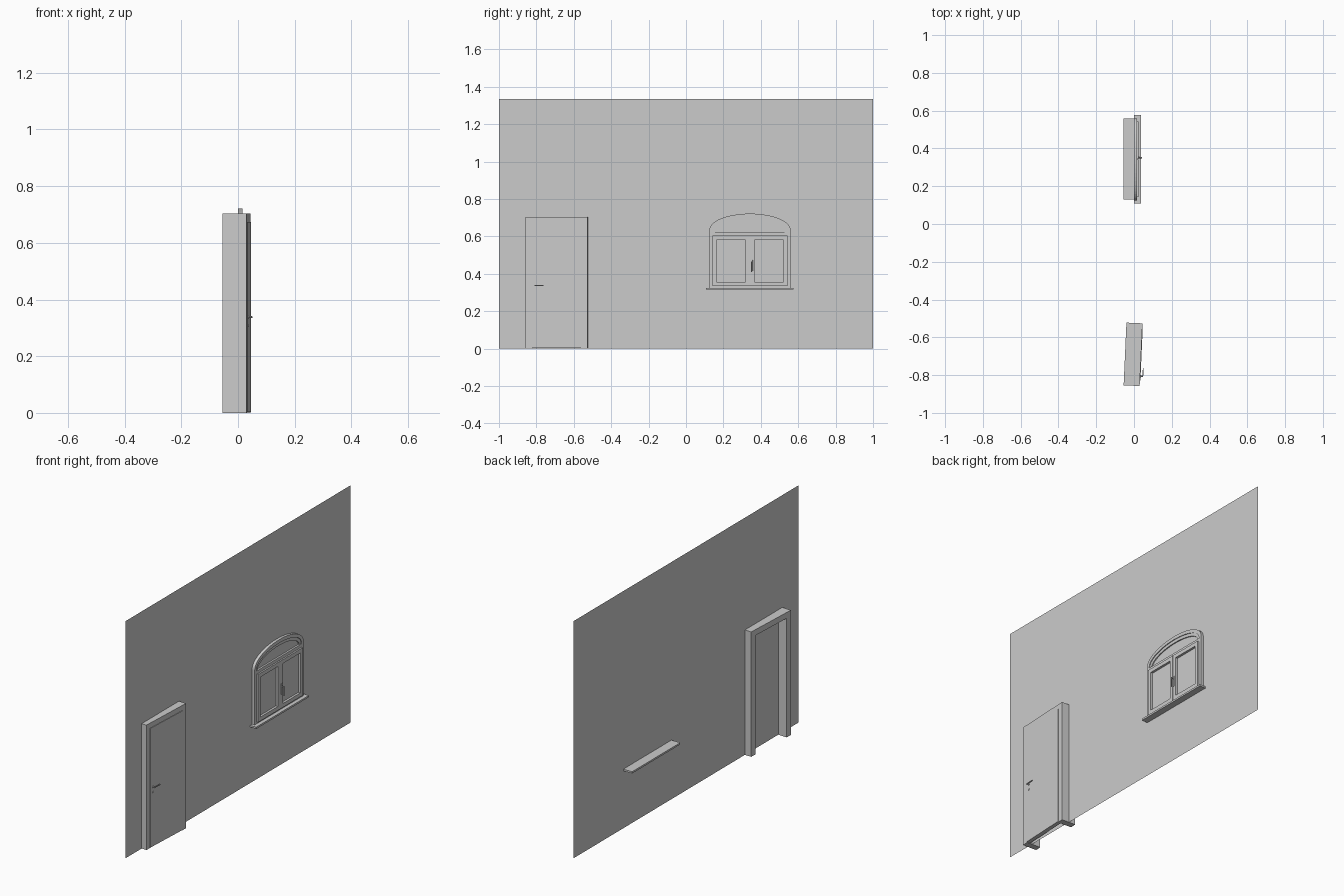
import bpy, bmesh, math
from mathutils import Matrix

if "Cube" in bpy.data.objects:
    bpy.data.objects.remove(bpy.data.objects["Cube"])

CY = 0.342                      # window centre in y


def finish(bm, name, mat=None):
    bmesh.ops.recalc_face_normals(bm, faces=bm.faces)
    if mat:
        bm.transform(mat)
    me = bpy.data.meshes.new(name)
    bm.to_mesh(me)
    bm.free()
    ob = bpy.data.objects.new(name, me)
    bpy.context.collection.objects.link(ob)
    return ob


def box(name, x, y, z, mat=None, bevel=0):
    bm = bmesh.new()
    bmesh.ops.create_cube(bm, size=1)
    for v in bm.verts:
        for i, (a, b) in enumerate((x, y, z)):
            v.co[i] = a + (v.co[i] + 0.5) * (b - a)
    if bevel:
        bmesh.ops.bevel(bm, geom=bm.edges[:], offset=bevel, segments=2,
                        profile=0.5, affect='EDGES')
    return finish(bm, name, mat)


def rod(name, radius, length, loc, axis='X', mat=None):
    bm = bmesh.new()
    bmesh.ops.create_cone(bm, cap_ends=True, segments=16, radius1=radius,
                          radius2=radius, depth=length)
    turn = {'X': Matrix.Rotation(math.pi / 2, 4, 'Y'),
            'Y': Matrix.Rotation(math.pi / 2, 4, 'X'), 'Z': Matrix()}[axis]
    bm.transform(Matrix.Translation(loc) @ turn)
    return finish(bm, name, mat)


def ring(name, outer, inner, x0, x1):
    """Frame between two matching (y, z) outlines, extruded in x."""
    bm = bmesh.new()
    loops = [[bm.verts.new((x, y, z)) for y, z in pts]
             for x, pts in ((x0, outer), (x1, outer), (x1, inner), (x0, inner))]
    n = len(outer)
    for a in range(4):
        p, q = loops[a], loops[(a + 1) % 4]
        for i in range(n):
            j = (i + 1) % n
            bm.faces.new((p[i], p[j], q[j], q[i]))
    return finish(bm, name)


def panel(name, pts, x):
    bm = bmesh.new()
    bm.faces.new([bm.verts.new((x, y, z)) for y, z in pts])
    return finish(bm, name)


def arch(half, z0, spring, top, n=28):
    pts = [(CY - half, z0), (CY + half, z0)]
    for i in range(n + 1):
        a = math.pi * i / n
        pts.append((CY + half * math.cos(a), spring + (top - spring) * math.sin(a)))
    return pts


def rect(y0, y1, z0, z1):
    return [(y0, z0), (y1, z0), (y1, z1), (y0, z1)]


# Wall sheet
panel("wall", rect(-1, 1, 0, 1.335), 0)

# Door frame, slightly turned in the wall
D = Matrix.Translation((-0.005, -0.69, 0)) @ Matrix.Rotation(math.radians(-2.6), 4, 'Z')
bm = bmesh.new()
outline = [(-.166, 0), (-.166, .703), (.166, .703), (.166, 0),
           (.131, 0), (.131, .670), (-.131, .670), (-.131, 0)]
f = bm.faces.new([bm.verts.new((-.0425, y, z)) for y, z in outline])
ext = bmesh.ops.extrude_face_region(bm, geom=[f])
bmesh.ops.translate(bm, vec=(.085, 0, 0),
                    verts=[v for v in ext["geom"] if isinstance(v, bmesh.types.BMVert)])
finish(bm, "door_frame", D)

# Door leaf with lever handle and key plate
box("door_leaf", (.022, .045), (-.136, .136), (.003, .674), D)
rod("door_rose", .006, .003, (.046, -.114, .338), 'X', D)
rod("door_handle_post", .003, .014, (.051, -.114, .338), 'X', D)
box("door_handle_lever", (.055, .059), (-.117, -.07), (.335, .341), D, .001)
rod("door_key_plate", .005, .003, (.046, -.114, .308), 'X', D)

# Window: arched outer frame, inner moulding, transom
ring("window_frame", arch(.217, .325, .635, .722), arch(.200, .335, .628, .703), .0005, .0165)
ring("window_moulding", arch(.202, .333, .628, .705), arch(.186, .345, .620, .686), .0005, .012)
box("transom", (.0005, .0165), (CY - .2, CY + .2), (.598, .622))
panel("fanlight_glass", arch(.19, .61, .620, .690), .006)

# Two opening sashes with glass
for side, y0, y1 in (("left", CY - .2, CY - .001), ("right", CY + .001, CY + .2)):
    ring("sash_" + side, rect(y0, y1, .335, .604),
         rect(y0 + .022, y1 - .022, .357, .582), .004, .025)
    panel("glass_" + side, rect(y0 + .02, y1 - .02, .355, .584), .012)

# Window handle
box("window_handle_plate", (.025, .028), (CY + .003, CY + .015), (.415, .475), None, .001)
rod("window_handle_post", .003, .014, (.033, CY + .009, .46), 'X')
box("window_handle_grip", (.038, .043), (CY + .006, CY + .012), (.41, .465), None, .001)

# Sills on both sides of the wall
box("outer_sill", (.0005, .038), (.108, .576), (.315, .325))
box("inner_sill", (-.055, -.0005), (.13, .558), (.323, .333))
